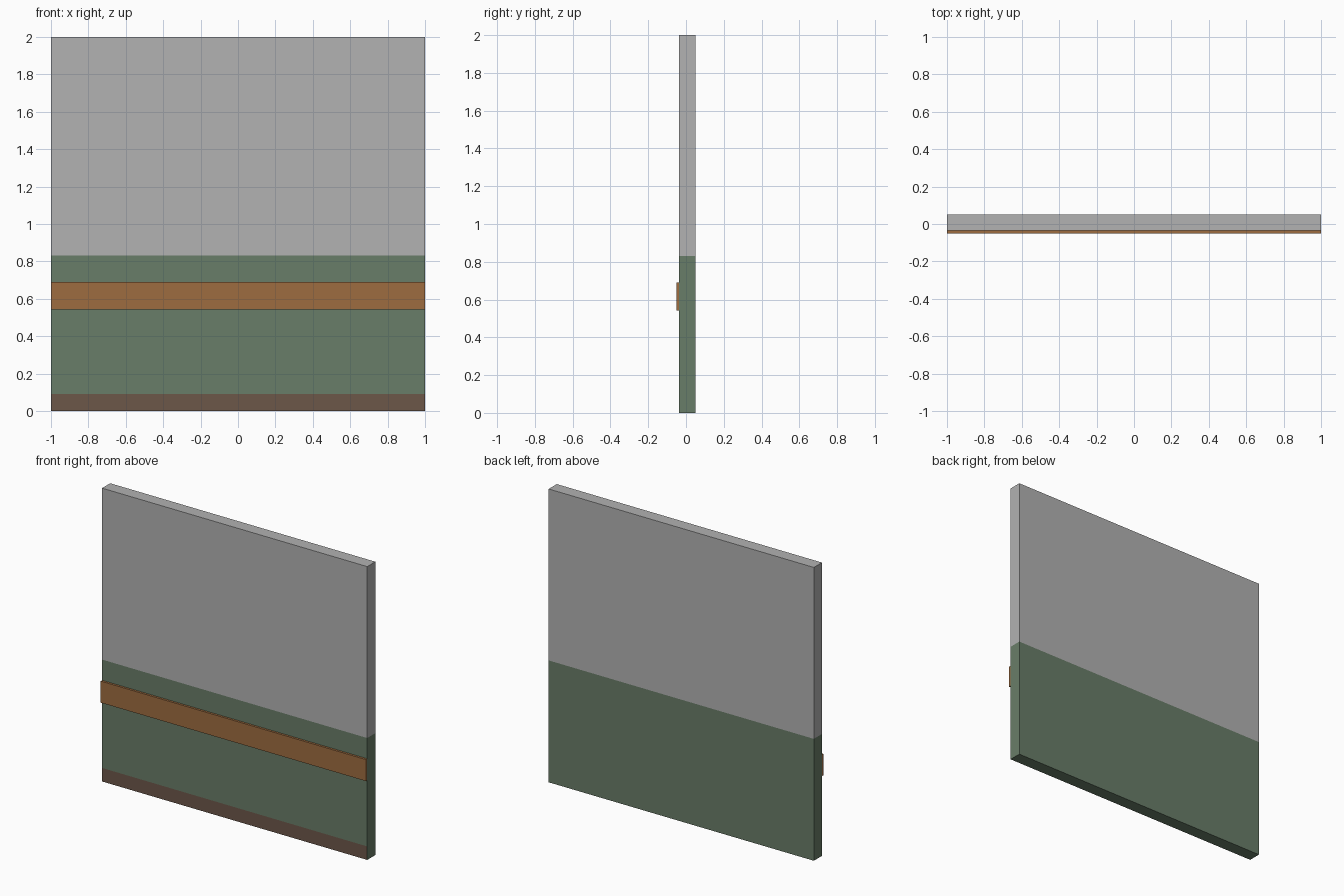
import bpy, bmesh

if "Cube" in bpy.data.objects:
    bpy.data.objects.remove(bpy.data.objects["Cube"])

def srgb(*rgb):
    f = lambda c: c / 12.92 if c <= 0.04045 else ((c + 0.055) / 1.055) ** 2.4
    return [f(c / 255) for c in rgb] + [1.0]

def material(name, *rgb):
    m = bpy.data.materials.new(name)
    m.diffuse_color = srgb(*rgb)
    m.use_nodes = True
    m.node_tree.nodes["Principled BSDF"].inputs["Base Color"].default_value = m.diffuse_color
    return m

grey = material("grey plaster", 178, 178, 178)
green = material("green paint", 105, 125, 104)
brown = material("dark brown skirting", 108, 87, 73)
wood = material("orange wood", 158, 108, 64)

def box(name, lo, hi, mats, cuts=(), rule=None):
    """Box between two corners, cut at given heights and coloured by a rule."""
    bm = bmesh.new()
    bmesh.ops.create_cube(bm, size=1)
    for v in bm.verts:
        v.co = [lo[i] if v.co[i] < 0 else hi[i] for i in range(3)]
    for z in cuts:
        bmesh.ops.bisect_plane(bm, geom=bm.verts[:] + bm.edges[:] + bm.faces[:],
                               plane_co=(0, 0, z), plane_no=(0, 0, 1))
    bm.normal_update()
    if rule:
        for f in bm.faces:
            f.material_index = rule(f.calc_center_median(), f.normal)
    me = bpy.data.meshes.new(name)
    bm.to_mesh(me)
    bm.free()
    for m in mats:
        me.materials.append(m)
    ob = bpy.data.objects.new(name, me)
    bpy.context.collection.objects.link(ob)

SKIRT, DADO = 0.092, 0.831

def wall_colour(c, n):
    if c.z > DADO:
        return 0
    return 2 if c.z < SKIRT and n.y < -0.5 else 1

# wall slab: grey above, green below, skirting band on the front only
box("wall_panel", (-1, -0.036, 0), (1, 0.051, 2), [grey, green, brown],
    (SKIRT, DADO), wall_colour)

# protective rail along the front
box("bump_rail", (-1, -0.051, 0.543), (1, -0.036, 0.69), [wood])
